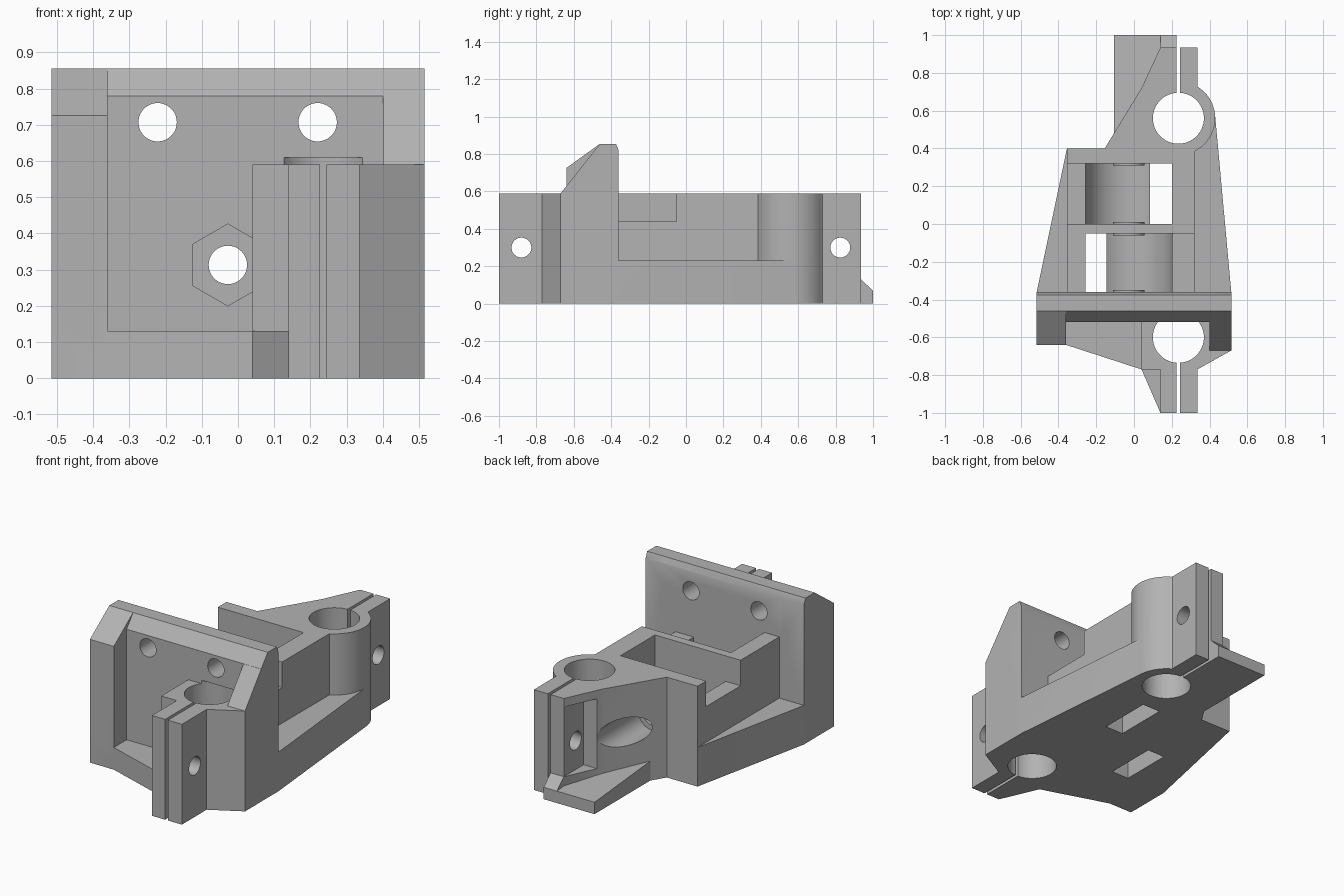
import bpy, math
from mathutils import Vector

if "Cube" in bpy.data.objects:
    bpy.data.objects.remove(bpy.data.objects["Cube"])

grey = bpy.data.materials.new("plain_grey")
grey.use_nodes = True
grey.diffuse_color = (0.45, 0.45, 0.45, 1)
grey.node_tree.nodes["Principled BSDF"].inputs["Base Color"].default_value = (0.45, 0.45, 0.45, 1)

# Extrusion planes: profile (a, b) and depth d to xyz
PLACE = {
    "x": lambda a, b, d: (d, a, b),
    "y": lambda a, b, d: (a, d, b),
    "z": lambda a, b, d: (a, b, d),
}


def prism(name, points, lo, hi, axis="z"):
    """Extrude a closed profile along an axis."""
    n = len(points)
    place = PLACE[axis]
    verts = [place(a, b, d) for d in (lo, hi) for a, b in points]
    faces = [list(range(n))[::-1], list(range(n, 2 * n))]
    faces += [[i, (i + 1) % n, n + (i + 1) % n, n + i] for i in range(n)]
    mesh = bpy.data.meshes.new(name)
    mesh.from_pydata(verts, [], faces)
    area = sum(points[i - 1][0] * points[i][1] - points[i][0] * points[i - 1][1] for i in range(n))
    if (area < 0) != (axis == "y"):
        mesh.flip_normals()
    mesh.materials.append(grey)
    obj = bpy.data.objects.new(name, mesh)
    bpy.context.collection.objects.link(obj)
    return obj


def box(name, x, y, z):
    return prism(name, [(x[0], y[0]), (x[1], y[0]), (x[1], y[1]), (x[0], y[1])], *z)


def arc(cx, cy, r, start, end, steps):
    angles = [math.radians(start + (end - start) * i / steps) for i in range(steps + 1)]
    return [(cx + r * math.cos(t), cy + r * math.sin(t)) for t in angles]


def rod(name, a, b, r, lo, hi, axis, sides=64, turn=0):
    return prism(name, arc(a, b, r, turn, turn + 360, sides)[:-1], lo, hi, axis)


def combine(target, tool, operation):
    mod = target.modifiers.new(tool.name, "BOOLEAN")
    mod.operation, mod.solver, mod.object = operation, "EXACT", tool
    bpy.context.view_layer.objects.active = target
    bpy.ops.object.modifier_apply(modifier=mod.name)
    bpy.data.objects.remove(tool)


ROD_X, REAR_Y, FRONT_Y = 0.235, 0.56, -0.6
SCREW_X, SCREW_Z = -0.028, 0.313
TOP, FLOOR, LIP = 0.59, 0.23, 0.13
ring = arc(ROD_X, REAR_Y, 0.195, -63, 58, 28)
rear_clamp = [(0.335, 0.935), (0.14, 0.935), (0.04, 0.72), (-0.155, 0.4)]

# Base plate with its tapered sides
bracket = prism("bracket_body", [(-0.515, -0.36), (0.515, -0.36)] + arc(ROD_X, REAR_Y, 0.195, 4, 58, 14)
                + [(0.335, 0.73)] + rear_clamp + [(-0.355, 0.4)], 0, FLOOR)

solids = [
    # Upper block and rear clamp
    prism("upper_block", [(-0.355, -0.37), (0.32, -0.37)] + ring + [(0.335, 0.73)] + rear_clamp
          + [(-0.355, 0.4)], 0.1, TOP),
    # Front lip below the mounting recess
    prism("front_lip", [(-0.515, -0.4), (-0.515, -0.64), (-0.36, -0.64), (0.04, -0.77), (0.14, -1),
                        (0.335, -1), (0.335, -0.77), (0.515, -0.67), (0.515, -0.4)], 0, LIP),
    # Front clamp
    prism("front_clamp", [(0.04, -0.45), (0.04, -0.77), (0.14, -0.77), (0.14, -1), (0.335, -1),
                          (0.335, -0.77), (0.515, -0.67), (0.515, -0.45)], 0, TOP),
    # Rear foot with a sloped top, and the toe under the rear ear
    prism("rear_foot", [(0.3, 0), (1, 0), (1, 0.07), (0.3, 0.13)], -0.105, 0.15, "x"),
    prism("rear_toe", [(0.9, 0), (1, 0), (1, 0.07), (0.935, LIP), (0.9, LIP)], 0.14, 0.235, "x"),
]
# Upright plate and its two flanges, as side profiles
for name, front, shoulder, x0, x1 in (("mounting_plate", -0.52, 0.78, -0.515, 0.515),
                                      ("right_flange", -0.64, 0.725, -0.515, -0.36),
                                      ("left_flange", -0.67, TOP, 0.4, 0.515)):
    solids.append(prism(name, [(front, 0), (-0.36, 0), (-0.36, 0.82), (-0.375, 0.855),
                               (-0.46, 0.855), (front, shoulder)], x0, x1, "x"))
for part in solids:
    combine(bracket, part, "UNION")

cutters = []
# Two troughs, each with a slot through the floor and one lowered side wall
for name, y, slot, side in (("rear", (0, 0.32), (0.085, 0.202), (-0.4, -0.2)),
                            ("front", (-0.36, -0.05), (-0.258, -0.145), (0.15, 0.4))):
    cutters += [
        rod(name + "_trough", SCREW_X, SCREW_Z, 0.23, *y, "y", 96),
        box(name + "_opening", (SCREW_X - 0.23, SCREW_X + 0.23), y, (SCREW_Z, 0.7)),
        box(name + "_slot", slot, y, (-0.1, SCREW_Z)),
        box(name + "_side_step", side, y, (0.44, 0.7)),
    ]
# Rod bores, clamp slits and cross bolts
cutters += [
    rod("rear_bore", ROD_X, REAR_Y, 0.135, -0.1, 1, "z"),
    rod("front_bore", ROD_X, FRONT_Y, 0.135, -0.1, 0.61, "z"),
    box("rear_slit", (0.226, 0.244), (REAR_Y, 1.1), (-0.1, 1)),
    box("front_slit", (0.226, 0.244), (-1.1, FRONT_Y), (-0.1, 0.6)),
    rod("rear_bolt", 0.825, 0.3, 0.053, 0, 0.6, "x", 48),
    rod("front_bolt", -0.88, 0.3, 0.053, 0, 0.4, "x", 48),
    box("rear_ear_pocket", (0, 0.14), (0.75, 0.95), (LIP, 0.54)),
]
# Screw bore, nut recess and mounting holes
cutters += [
    rod("screw_bore", SCREW_X, SCREW_Z, 0.053, -0.7, 0.5, "y", 48),
    rod("screw_counterbore", SCREW_X, SCREW_Z, 0.083, 0.36, 1.1, "y", 48),
    rod("nut_recess", SCREW_X, SCREW_Z, 0.113, -0.6, -0.45, "y", 6, 30),
]
cutters += [rod("mounting_hole", x, 0.707, 0.053, -0.8, -0.2, "y", 48) for x in (-0.222, 0.22)]
for part in cutters:
    part.hide_render = True
    combine(bracket, part, "DIFFERENCE")

# Thin washers around the screw bore inside the troughs
for lo, hi in ((0.31, 0.325), (-0.005, 0.01), (-0.06, -0.045), (-0.365, -0.35)):
    washer = rod("washer", SCREW_X, SCREW_Z, 0.083, lo, hi, "y", 48)
    combine(washer, rod("washer_bore", SCREW_X, SCREW_Z, 0.053, -1, 1, "y", 48), "DIFFERENCE")
    combine(bracket, washer, "UNION")

# Sharp edges stay crisp, bores turn smooth
bpy.ops.object.select_all(action="DESELECT")
bracket.select_set(True)
bpy.context.view_layer.objects.active = bracket
bpy.ops.object.shade_smooth_by_angle(angle=math.radians(25))
